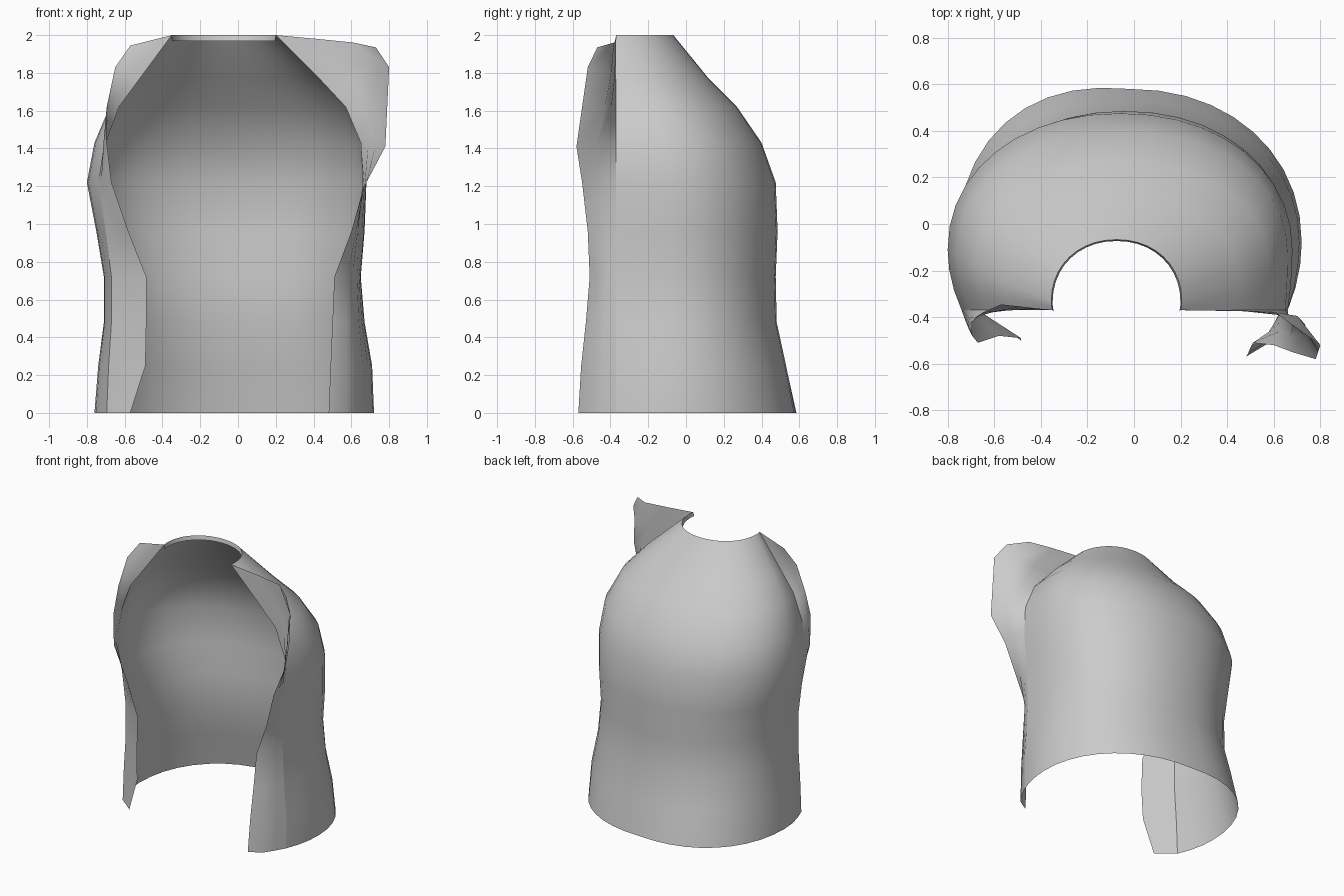
import bpy, bmesh, math
from mathutils import Vector

if "Cube" in bpy.data.objects:
    bpy.data.objects.remove(bpy.data.objects["Cube"])

fabric = bpy.data.materials.new("grey fabric")
fabric.diffuse_color = (0.6, 0.6, 0.6, 1)
fabric.use_nodes = True
fabric.node_tree.nodes["Principled BSDF"].inputs["Base Color"].default_value = fabric.diffuse_color

Y_SEAM = -0.37  # where the back shell meets the front panels

# height, widest left x, widest right x, seam left x, seam right x, widest y, back y
LEVELS = [
    (0.00, -0.76, 0.72, -0.695, 0.66, -0.08, 0.58),
    (0.25, -0.74, 0.71, -0.685, 0.66, -0.08, 0.53),
    (0.48, -0.71, 0.67, -0.67, 0.64, -0.08, 0.48),
    (0.72, -0.71, 0.65, -0.67, 0.63, -0.09, 0.475),
    (0.96, -0.75, 0.67, -0.70, 0.64, -0.10, 0.485),
    (1.22, -0.80, 0.68, -0.74, 0.66, -0.11, 0.475),
    (1.43, -0.76, 0.66, -0.70, 0.65, -0.13, 0.40),
    (1.62, -0.68, 0.58, -0.63, 0.57, -0.19, 0.27),
    (1.77, -0.56, 0.45, -0.52, 0.43, -0.25, 0.12),
    (2.00, -0.355, 0.205, -0.35, 0.20, -0.33, -0.067),
]

# free edge of each front panel, with the x and y bulge of its middle
RIGHT_EDGE = [
    (0.48, -0.57, 0.00, 0.02, -0.025), (0.49, -0.555, 0.25, 0.02, -0.02),
    (0.50, -0.53, 0.48, 0.02, -0.02), (0.51, -0.51, 0.72, 0.02, -0.01),
    (0.60, -0.52, 0.96, 0.01, 0.0), (0.68, -0.55, 1.22, 0.0, 0.0),
    (0.78, -0.58, 1.41, 0.0, 0.02), (0.79, -0.55, 1.62, 0.03, 0.05),
    (0.80, -0.52, 1.83, 0.05, 0.065), (0.73, -0.47, 1.935, 0.09, 0.05),
]
LEFT_EDGE = [
    (-0.57, -0.47, 0.00, 0.0, 0.0), (-0.49, -0.49, 0.25, 0.0, 0.0),
    (-0.485, -0.50, 0.48, 0.0, 0.0), (-0.485, -0.49, 0.72, 0.0, 0.0),
    (-0.58, -0.48, 0.96, 0.0, 0.0), (-0.67, -0.51, 1.22, -0.01, 0.0),
    (-0.695, -0.48, 1.43, -0.015, 0.0), (-0.695, -0.42, 1.62, -0.01, 0.0),
    (-0.65, -0.38, 1.83, 0.0, 0.0), (-0.57, -0.345, 1.945, 0.0, 0.0),
]


def sheet(name, rows, flip=False):
    """Join rows of points into a smooth, open sheet."""
    bm = bmesh.new()
    grid = [[bm.verts.new(p) for p in row] for row in rows]
    for a, b in zip(grid, grid[1:]):
        for i in range(len(a) - 1):
            quad = [a[i], a[i + 1], b[i + 1], b[i]]
            bm.faces.new(quad[::-1] if flip else quad)
    bmesh.ops.remove_doubles(bm, verts=bm.verts, dist=0.0005)
    mesh = bpy.data.meshes.new(name)
    bm.to_mesh(mesh)
    bm.free()
    mesh.materials.append(fabric)
    obj = bpy.data.objects.new(name, mesh)
    bpy.context.collection.objects.link(obj)
    for p in mesh.polygons:
        p.use_smooth = True
    return obj


def back_row(z, xl, xr, sl, sr, yc, yb):
    """One cross-section from the right seam round the back to the left seam."""
    side = [0, 0.33, 0.67]
    right = [Vector((xr + (sr - xr) * (1 - t) ** 2, Y_SEAM + (yc - Y_SEAM) * t, z)) for t in side]
    left = [Vector((xl + (sl - xl) * (1 - t) ** 2, Y_SEAM + (yc - Y_SEAM) * t, z)) for t in side]
    cx, half, n = (xl + xr) / 2, (xr - xl) / 2, 20
    skew = 0.04 * max(0, 1 - z / 0.5)  # lower hem flares a little to the left
    arc = []
    for i in range(n + 1):
        c, s = math.cos(math.pi * i / n), math.sin(math.pi * i / n)
        arc.append(Vector((cx + half * math.copysign(abs(c) ** 0.95, c),
                           yc + (yb - yc) * max(s, 0) ** 0.95 + skew * max(0, -2 * c * s), z)))
    return right + arc + left[::-1]


# back and sides in one shell
rows = [back_row(*lv) for lv in LEVELS]
sheet("back_shell", rows)

# narrow hem turned down inside the neckline
neck = rows[-1]
hem = [Vector((-0.075 + (p.x + 0.075) * 0.98, p.y - 0.006, 1.97)) for p in neck]
sheet("neck_hem", [neck, hem])

# open front panels, folding outward toward the shoulders
for name, edge, side, end in (("front_panel_right", RIGHT_EDGE, 1, 0),
                              ("front_panel_left", LEFT_EDGE, -1, -1)):
    panel = []
    for row, (x, y, z, bx, by) in zip(rows, edge):
        seam, free, out = row[end], Vector((x, y, z)), Vector((bx, by, 0))
        panel.append([seam,
                      seam.lerp(free, 0.3) + out * 0.6,
                      seam.lerp(free, 0.6) + out,
                      free])
    sheet(name, panel, flip=side > 0)
